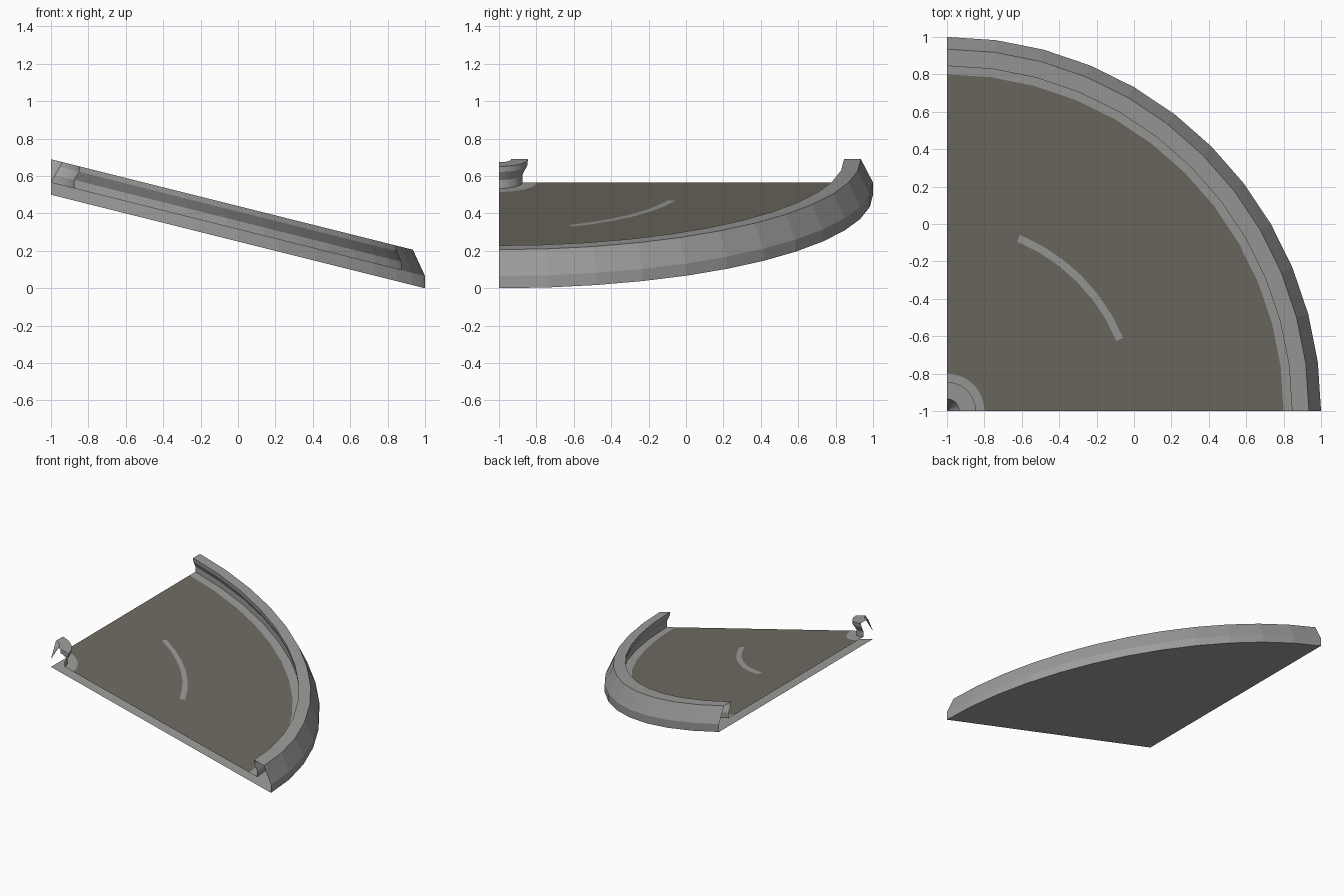
import bpy, bmesh, math

if "Cube" in bpy.data.objects:
    bpy.data.objects.remove(bpy.data.objects["Cube"])

SEGS = 12          # facets in the quarter turn
FLOOR = 0.065      # floor height above the underside
TOP = 0.19         # rail height above the underside


def material(name, col):
    m = bpy.data.materials.new(name)
    m.diffuse_color = (*col, 1)
    m.use_nodes = True
    m.node_tree.nodes["Principled BSDF"].inputs["Base Color"].default_value = m.diffuse_color
    return m


stone = material("light_grey", (0.335, 0.335, 0.33))
felt = material("dark_olive_grey", (0.155, 0.147, 0.118))


def place(r, h, k):
    """Point on the quarter turn, sheared down towards +x."""
    a = math.pi / 2 * k / SEGS
    x, y = r * math.cos(a), r * math.sin(a)
    return x - 1, y - 1, 0.5 - 0.25 * x + h


def sweep(name, profile, is_felt=lambda r, k: False):
    """Sweep an open (radius, height) profile; the ends stay open."""
    bm = bmesh.new()
    rows = [[bm.verts.new(place(r, h, k)) for r, h in profile]
            for k in range(SEGS + 1)]
    for k in range(SEGS):
        for i in range(len(profile) - 1):
            f = bm.faces.new((rows[k][i], rows[k][i + 1],
                              rows[k + 1][i + 1], rows[k + 1][i]))
            mid = (profile[i][0] + profile[i + 1][0]) / 2
            f.material_index = 1 if is_felt(mid, k) else 0
    bmesh.ops.remove_doubles(bm, verts=bm.verts, dist=1e-5)
    me = bpy.data.meshes.new(name)
    bm.to_mesh(me)
    bm.free()
    me.materials.append(stone)
    me.materials.append(felt)
    ob = bpy.data.objects.new(name, me)
    bpy.context.collection.objects.link(ob)
    return ob


# Rail profile as distance from the tile edge: undercut lip, flat top, sloped back
rail = [(0.20, FLOOR), (0.125, FLOOR), (0.125, 0.11), (0.152, 0.16),
        (0.155, TOP), (0.065, TOP), (0.0, FLOOR)]

# Outer curved rail with its short vertical skirt
sweep("outer_rail", [(2 - d, h) for d, h in rail] + [(2, 0)])

# Same rail turned round the inner corner
sweep("corner_post", rail[::-1])

# Playing floor with a painted arc halfway across
sweep("floor", [(r, FLOOR) for r in (0.2, 0.98, 1.02, 1.8)],
      lambda r, k: not (abs(r - 1) < 0.02 and 3 <= k < 9))

# Flat sloping underside
sweep("underside", [(2, 0), (0, 0)])
